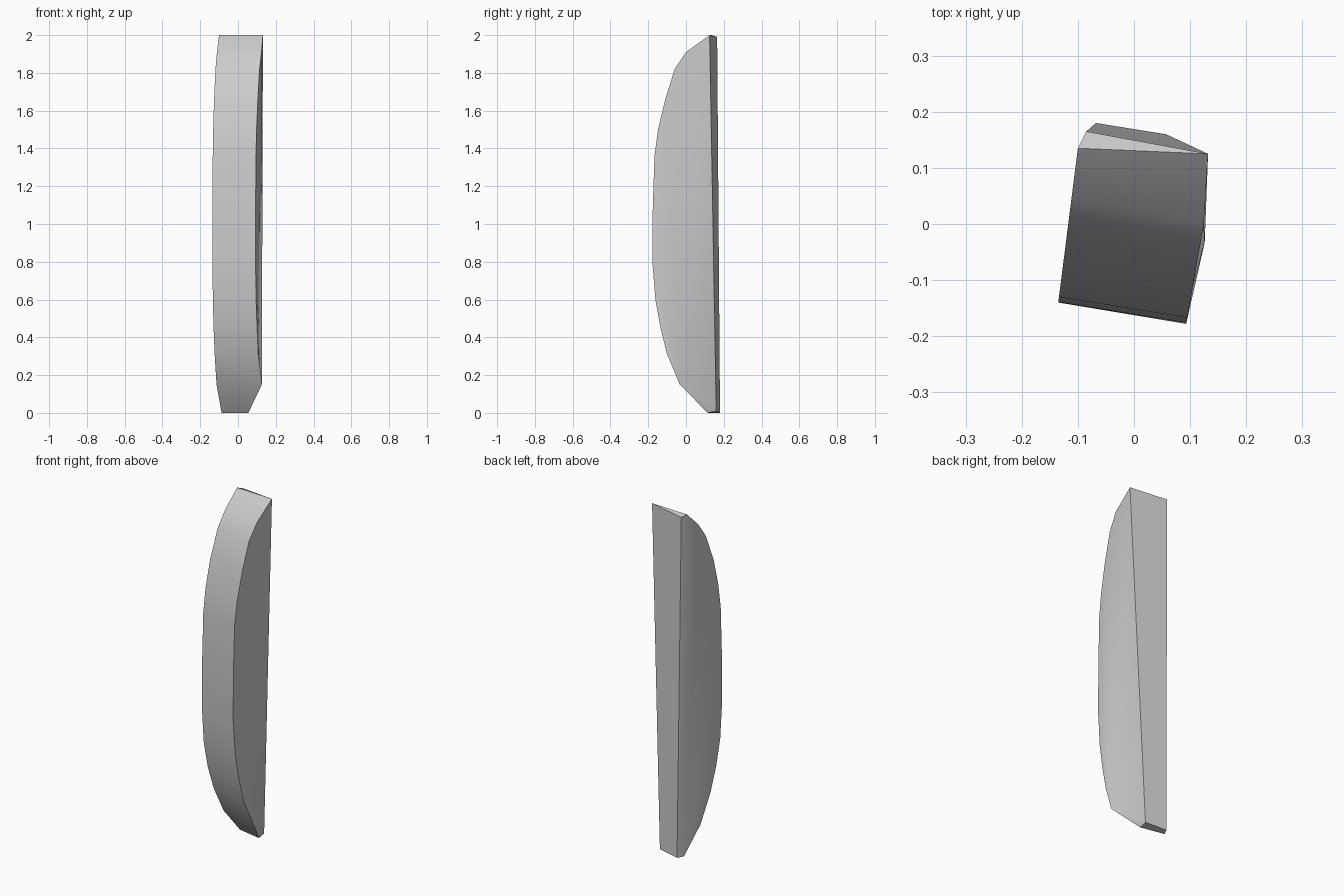
import bpy, bmesh, math

cube = bpy.data.objects.get("Cube")
if cube:
    bpy.data.objects.remove(cube, do_unlink=True)

# Plain grey material
grey = bpy.data.materials.new("light grey")
grey.use_nodes = True
colour = (0.6, 0.6, 0.6, 1)
grey.diffuse_color = colour
grey.node_tree.nodes["Principled BSDF"].inputs["Base Color"].default_value = colour

# Bowed front profile, top to bottom: height, right-hand depth, left-hand depth
profile = [
    (2.0, 0.125, 0.135), (1.91, 0.0, 0.045), (1.82, -0.06, -0.015),
    (1.66, -0.11, -0.075), (1.5, -0.148, -0.112), (1.36, -0.167, -0.13),
    (1.08, -0.176, -0.139), (0.8, -0.178, -0.14), (0.6, -0.162, -0.126),
    (0.45, -0.135, -0.095), (0.31, -0.1, -0.05), (0.15, -0.033, 0.028),
]

bm = bmesh.new()


def side_a(y):
    return min(0.093 + 0.177 * (y + 0.178), 0.132)


def side_b(y):
    return -0.135 + 0.127 * (y + 0.14)


# Two long edges of the bowed face, ending in the narrowed foot
edge_a = [bm.verts.new((side_a(ya), ya, z)) for z, ya, yb in profile]
edge_b = [bm.verts.new((side_b(yb), yb, z)) for z, ya, yb in profile]
edge_a[-1].co.x = 0.126
foot_a = bm.verts.new((0.055, 0.115, 0))
foot_b = bm.verts.new((-0.087, 0.143, 0))

# Back corners
back_top = bm.verts.new((-0.085, 0.165, 1.99))
back_foot_a = bm.verts.new((0.057, 0.16, 0.01))
back_foot_b = bm.verts.new((-0.068, 0.18, 0))

# Bowed face
row_a, row_b = edge_a + [foot_a], edge_b + [foot_b]
for i in range(len(row_a) - 1):
    bm.faces.new((row_b[i], row_b[i + 1], row_a[i + 1], row_a[i]))

# Flat sides, each with a shallow bend towards the back
bm.faces.new(edge_a)
bm.faces.new((edge_a[0], edge_a[-1], back_foot_a))
bm.faces.new(row_b)
bm.faces.new((row_b[0], foot_b, back_foot_b, back_top))

# Top, back, foot and chamfered foot corner
bm.faces.new((edge_a[0], back_top, edge_b[0]))
bm.faces.new((edge_a[0], back_foot_a, back_foot_b, back_top))
bm.faces.new((foot_a, foot_b, back_foot_b, back_foot_a))
bm.faces.new((edge_a[-1], foot_a, back_foot_a))

bmesh.ops.recalc_face_normals(bm, faces=bm.faces)
mesh = bpy.data.meshes.new("bowed_bar")
bm.to_mesh(mesh)
bm.free()
mesh.materials.append(grey)

bar = bpy.data.objects.new("bowed_bar", mesh)
bpy.context.collection.objects.link(bar)
bpy.context.view_layer.objects.active = bar
bar.select_set(True)
bpy.ops.object.shade_smooth_by_angle(angle=math.radians(30))
